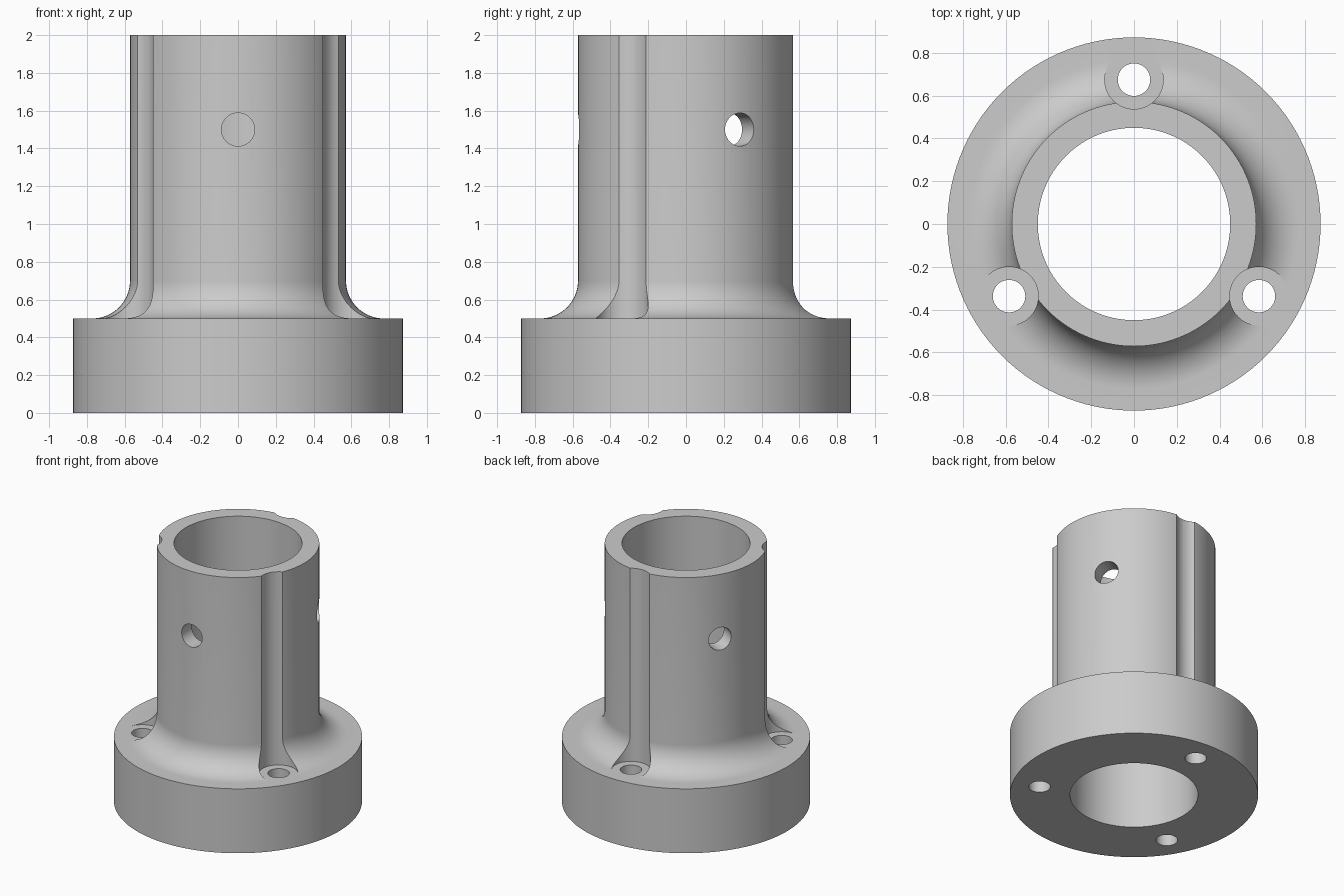
import bpy, bmesh, math
from mathutils import Vector, Matrix

if "Cube" in bpy.data.objects:
    bpy.data.objects.remove(bpy.data.objects["Cube"])

FLANGE_R, TUBE_R, BORE_R = 0.873, 0.572, 0.45
FLANGE_H, HEIGHT, FILLET = 0.5, 2.0, 0.2
BOLT_CIRCLE = 0.675

metal = bpy.data.materials.new("grey_metal")
metal.diffuse_color = (0.6, 0.6, 0.6, 1)
metal.use_nodes = True
metal.node_tree.nodes["Principled BSDF"].inputs["Base Color"].default_value = metal.diffuse_color


def finish(bm, name):
    me = bpy.data.meshes.new(name)
    bm.to_mesh(me)
    bm.free()
    me.materials.append(metal)
    ob = bpy.data.objects.new(name, me)
    bpy.context.collection.objects.link(ob)
    return ob


def cylinder(name, radius, start, end):
    """Capped cylinder between two points."""
    start, end = Vector(start), Vector(end)
    axis = end - start
    rot = Vector((0, 0, 1)).rotation_difference(axis).to_matrix().to_4x4()
    bm = bmesh.new()
    bmesh.ops.create_cone(bm, cap_ends=True, segments=48, radius1=radius,
                          radius2=radius, depth=axis.length,
                          matrix=Matrix.Translation((start + end) / 2) @ rot)
    return finish(bm, name)


# Flanged tube: closed profile with a concave fillet, spun around z
profile = [(BORE_R, 0), (FLANGE_R, 0), (FLANGE_R, FLANGE_H)]
for i in range(17):
    a = math.radians(270 - 90 * i / 16)
    profile.append((TUBE_R + FILLET + FILLET * math.cos(a),
                    FLANGE_H + FILLET + FILLET * math.sin(a)))
profile += [(TUBE_R, HEIGHT), (BORE_R, HEIGHT)]
bm = bmesh.new()
verts = [bm.verts.new((r, 0, z)) for r, z in profile]
edges = [bm.edges.new((v, verts[i - 1])) for i, v in enumerate(verts)]
bmesh.ops.spin(bm, geom=verts + edges, axis=(0, 0, 1), cent=(0, 0, 0),
               angle=math.tau, steps=120, use_merge=True)
bmesh.ops.remove_doubles(bm, verts=bm.verts[:], dist=1e-5)
bmesh.ops.recalc_face_normals(bm, faces=bm.faces[:])
hub = finish(bm, "flanged_hub")

# Bolt holes, screwdriver slots above them, and radial set-screw holes
cutters = []
for deg in (90, 210, 330):
    a = math.radians(deg)
    x, y = BOLT_CIRCLE * math.cos(a), BOLT_CIRCLE * math.sin(a)
    cutters.append(cylinder("slot_cutter", 0.137, (x, y, FLANGE_H), (x, y, 2.2)))
    cutters.append(cylinder("bolt_hole_cutter", 0.076, (x, y, -0.2), (x, y, 0.8)))
    b = a + math.pi
    d = Vector((math.cos(b), math.sin(b), 0))
    up = Vector((0, 0, 1.5))
    cutters.append(cylinder("screw_hole_cutter", 0.088, d * 0.3 + up, d * 0.8 + up))

bpy.context.view_layer.objects.active = hub
hub.select_set(True)
for c in cutters:
    mod = hub.modifiers.new("cut", 'BOOLEAN')
    mod.operation, mod.solver, mod.object = 'DIFFERENCE', 'EXACT', c
    bpy.ops.object.modifier_apply(modifier=mod.name)
    bpy.data.objects.remove(c)

bpy.ops.object.shade_smooth_by_angle(angle=math.radians(30))
